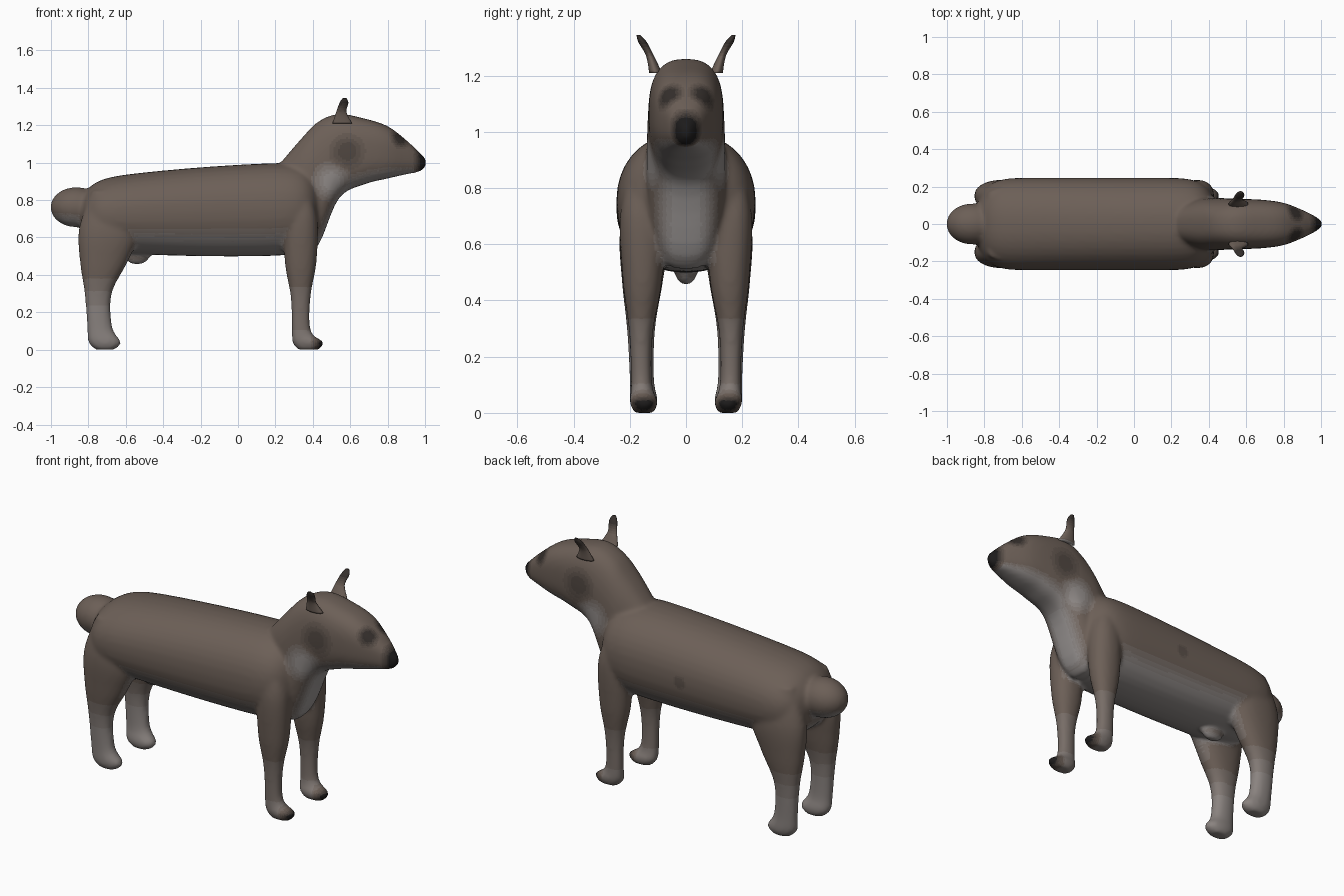
import bpy, bmesh
from math import sin, cos, pi, copysign
from mathutils import Vector

if "Cube" in bpy.data.objects:
    bpy.data.objects.remove(bpy.data.objects["Cube"])

SEG = 36


def power_of(v, p):
    return copysign(abs(v) ** (2 / p), v)


def spline(secs, steps=5):
    """Catmull-Rom interpolation between cross-sections."""
    secs = [Vector(s) for s in secs]
    pad = [secs[0]] + secs + [secs[-1]]
    out = []
    for a, b, c, d in zip(pad, pad[1:], pad[2:], pad[3:]):
        for k in range(steps):
            t = k / steps
            out.append(b + ((c - a) * t + (2 * a - 5 * b + 4 * c - d) * t ** 2
                            + (3 * b - a - 3 * c + d) * t ** 3) / 2)
    return out + [secs[-1]]


def loft(name, secs, axis, power=2.2, side=1):
    """Section: position on axis, low and high edge, y centre, half width."""
    bm = bmesh.new()
    rings = []
    for t, lo, hi, yc, hy in secs:
        ring = []
        for k in range(SEG):
            a = 2 * pi * k / SEG
            u = (lo + hi) / 2 + (hi - lo) / 2 * power_of(cos(a), power)
            y = side * (yc + hy * power_of(sin(a), power))
            ring.append(bm.verts.new((t, y, u) if axis == 'x' else (u, y, t)))
        rings.append(ring)
    for a, b in zip(rings, rings[1:]):
        for k in range(SEG):
            bm.faces.new((a[k], a[k - 1], b[k - 1], b[k]))
    bm.faces.new(rings[0])
    bm.faces.new(rings[-1])
    bmesh.ops.recalc_face_normals(bm, faces=bm.faces)
    me = bpy.data.meshes.new(name)
    bm.to_mesh(me)
    bm.free()
    ob = bpy.data.objects.new(name, me)
    bpy.context.collection.objects.link(ob)
    return ob


def ellipsoid(name, loc, size):
    bpy.ops.mesh.primitive_uv_sphere_add(segments=SEG, ring_count=18, radius=1, location=loc)
    ob = bpy.context.object
    ob.name, ob.scale = name, size
    bpy.ops.object.transform_apply(location=True, rotation=True, scale=True)
    return ob


# Torso: a long rounded barrel with a sloping back
barrel = []
for k in range(41):
    s = -.999 * cos(pi * k / 40)
    e = (1 - s ** 10) ** .5
    top, low = .975 + .05 * s - .04 * s * s, .5 - .01 * s
    mid, half = (top + low) / 2 + .02 * s * s, (top - low) / 2
    barrel.append((-.2 + .65 * s, mid - half * e, mid + half * e, 0, .248 * e))
torso = loft("torso", barrel, 'x')

# Neck and wedge-shaped head
head_secs = [(.22, .7, .99, .09), (.34, .52, 1.13, .135), (.43, .56, 1.22, .14),
             (.54, .81, 1.26, .135), (.68, .885, 1.235, .13), (.8, .915, 1.195, .113),
             (.9, .938, 1.12, .075), (.97, .952, 1.055, .04), (1.005, .98, 1.02, .014)]
head = loft("head", spline([(x, lo, hi, 0, w) for x, lo, hi, w in head_secs]), 'x', 2.7)

# Tail stub and belly bump
tail = ellipsoid("tail", (-.865, 0, .762), (.138, .11, .107))
bump = ellipsoid("belly_bump", (-.54, 0, .505), (.07, .04, .05))
parts = [torso, head, tail, bump]

# Legs and ears, mirrored left and right
front_secs = [(0, .32, .43, .15, .035), (.04, .29, .458, .15, .05), (.1, .287, .39, .158, .038),
              (.28, .282, .388, .16, .042), (.47, .25, .42, .155, .07),
              (.7, .25, .425, .155, .08), (.85, .3, .38, .15, .05)]
hind_secs = [(0, -.76, -.66, .15, .035), (.04, -.8, -.625, .15, .05), (.12, -.806, -.672, .157, .043),
             (.3, -.82, -.675, .16, .05), (.47, -.845, -.59, .155, .073),
             (.65, -.85, -.52, .148, .087), (.85, -.78, -.6, .145, .045)]
ear_secs = [(1.21, .505, .61, .108, .023), (1.27, .525, .58, .128, .014),
            (1.32, .543, .59, .155, .015), (1.345, .56, .58, .17, .006)]
ears = []
for side, word in ((-1, "right"), (1, "left")):
    parts.append(loft("front_leg", spline(front_secs), 'z', 2.2, side))
    parts.append(loft("hind_leg", spline(hind_secs), 'z', 2.2, side))
    ears.append(loft(word + "_ear", spline(ear_secs), 'z', 2, side))

# Fuse the body parts into one smooth skin
bpy.ops.object.select_all(action='DESELECT')
for p in parts:
    p.select_set(True)
bpy.context.view_layer.objects.active = torso
bpy.ops.object.join()
torso.name = "animal_body"
fuse = torso.modifiers.new("fuse", 'REMESH')
fuse.mode, fuse.voxel_size = 'VOXEL', .011
soften = torso.modifiers.new("soften", 'SMOOTH')
soften.factor, soften.iterations = .5, 10
for m in ("fuse", "soften"):
    bpy.ops.object.modifier_apply(modifier=m)

# Fur tones from dark, through brown, to pale
dark, brown, pale = Vector((.012, .011, .011)), Vector((.15, .115, .095)), Vector((.36, .34, .335))
N = 6
tones = []
for i in range(-N, N + 1):
    m = bpy.data.materials.new("fur_tone")
    m.diffuse_color = (*brown.lerp(pale if i > 0 else dark, abs(i) / N), 1)
    m.use_nodes = True
    m.node_tree.nodes["Principled BSDF"].inputs["Base Color"].default_value = m.diffuse_color
    tones.append(m)


def ramp(v, a, b):
    return max(0, min(1, (v - a) / (b - a)))


def spot(c, centre, r):
    return ramp((c - Vector(centre)).length, r, r * .4)


def fur_tone(c, n):
    q = Vector((c.x, abs(c.y), c.z))
    under = .65 * ramp(-n.z, .3, .7) * ramp(q.z, .4, .47)
    chest = .8 * ramp(q.x, .38, .43) * ramp(q.y, .12, .05) * ramp(q.z, .95, .82)
    hind_shin = .5 * ramp(q.x, -.5, -.6) * ramp(q.z, .42, .2)
    front_shin = .25 * ramp(q.z, .45, .1)
    cheek = .6 * spot(q, (.5, .12, .9), .12)
    light = max(under, chest, hind_shin, front_shin, cheek)
    nose = ramp(q.x, .935, .975)
    eye = .85 * spot(q, (.86, .06, 1.125), .065)
    toes = ramp(q.x, .39, .44) * ramp(q.z, .08, .04)
    smudge = .45 * spot(q, (.585, .13, 1.06), .11)
    flank = .4 * spot(c, (-.13, .25, .74), .045)
    ear_tip = .85 * ramp(q.z, 1.26, 1.32)
    shade = max(nose, eye, toes, smudge, flank, ear_tip)
    return light * (1 - shade) - shade


for ob in [torso] + ears:
    ob.data.materials.clear()
    for m in tones:
        ob.data.materials.append(m)
    for f in ob.data.polygons:
        f.material_index = round(fur_tone(f.center, f.normal) * N) + N
        f.use_smooth = True
